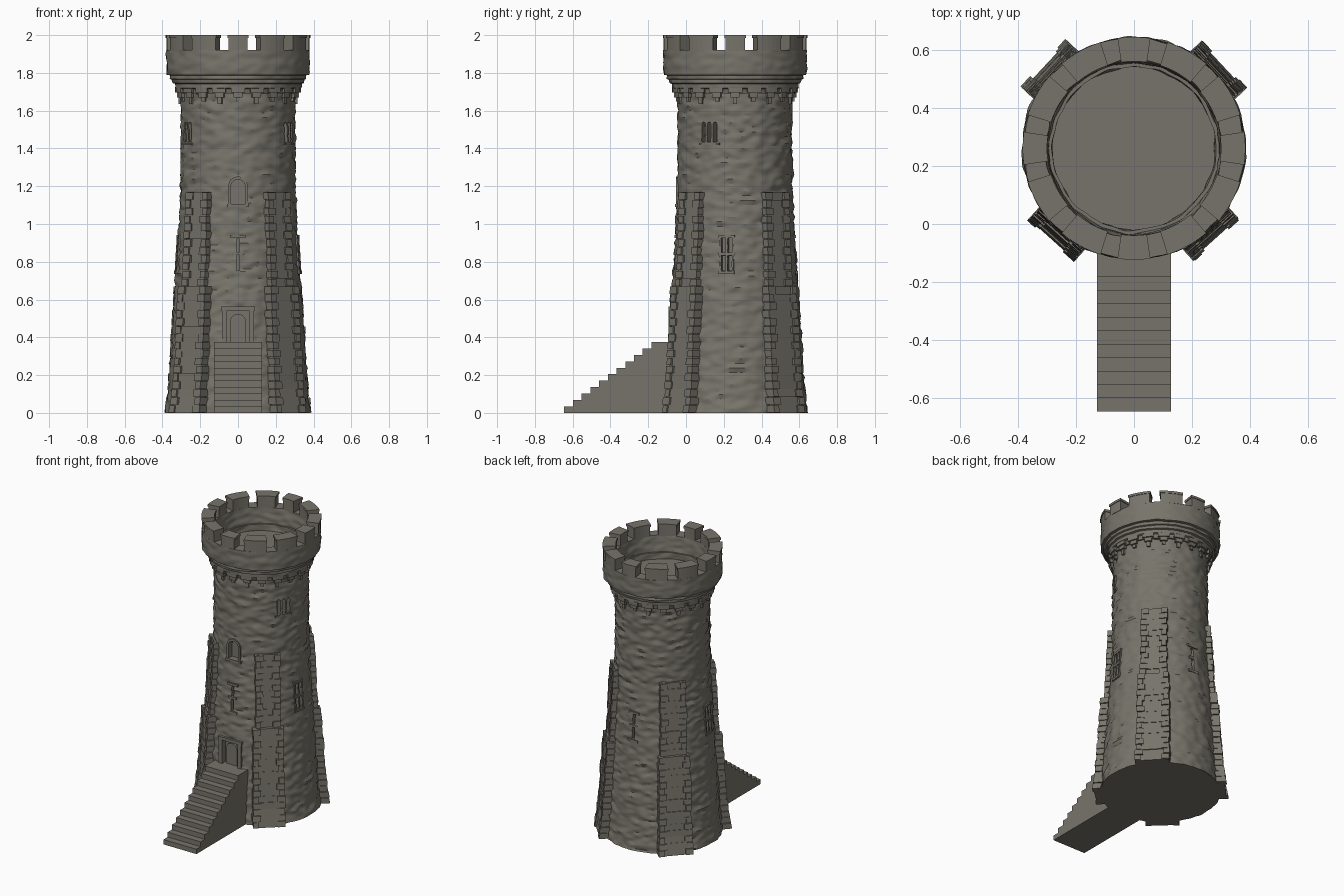
import bpy, bmesh, math, random
from mathutils import Vector, noise

random.seed(4)
CY = 0.26  # tower axis lies behind the origin, the stairs in front
if "Cube" in bpy.data.objects:
    bpy.data.objects.remove(bpy.data.objects["Cube"], do_unlink=True)

stone = bpy.data.materials.new("grey stone")
stone.use_nodes = True
stone.diffuse_color = (0.185, 0.175, 0.145, 1)
shader = stone.node_tree.nodes["Principled BSDF"]
shader.inputs["Base Color"].default_value = stone.diffuse_color
shader.inputs["Roughness"].default_value = 0.9


def at(deg, t, r, z):
    """Point by bearing (0 = front, 90 = left side), tangent offset, distance, height."""
    a = math.radians(deg)
    return Vector((r * math.sin(a) + t * math.cos(a), CY - r * math.cos(a) + t * math.sin(a), z))


def interp(table, z):
    """Linear lookup in rows of (z, value, ...)."""
    for lo, hi in zip(table, table[1:]):
        if z <= hi[0]:
            f = max(0, (z - lo[0]) / (hi[0] - lo[0]))
            return [a + (b - a) * f for a, b in zip(lo[1:], hi[1:])]
    return table[-1][1:]


def loft(bm, rings):
    """Closed solid through matching rings of points."""
    loops = [[bm.verts.new(p) for p in ring] for ring in rings]
    n = len(loops[0])
    for a, b in zip(loops, loops[1:]):
        for i in range(n):
            bm.faces.new((a[i], a[(i + 1) % n], b[(i + 1) % n], b[i]))
    bm.faces.new(loops[0][::-1])
    bm.faces.new(loops[-1])


def block(bm, deg, t0, t1, r0, r1, z0, z1, top=0):
    """Box set on the wall; top shifts its upper outer edge outward."""
    loft(bm, [[at(deg, t, r + (d if r == r1 else 0), z) for t, r in
               ((t0, r0), (t1, r0), (t1, r1), (t0, r1))] for z, d in ((z0, 0), (z1, top))])


def sector(bm, a0, a1, r0, r1, z0, z1, n=5):
    """Curved block between two bearings."""
    angles = [a0 + (a1 - a0) * i / n for i in range(n + 1)]
    loft(bm, [[at(a, 0, r1, z) for a in angles] + [at(a, 0, r0, z) for a in angles[::-1]]
              for z in (z0, z1)])


def finish(bm, name):
    bmesh.ops.remove_doubles(bm, verts=bm.verts, dist=1e-5)
    bmesh.ops.recalc_face_normals(bm, faces=bm.faces)
    mesh = bpy.data.meshes.new(name)
    bm.to_mesh(mesh)
    bm.free()
    mesh.materials.append(stone)
    obj = bpy.data.objects.new(name, mesh)
    bpy.context.collection.objects.link(obj)
    return obj


def smooth(obj, deg=30):
    bpy.ops.object.select_all(action="DESELECT")
    obj.select_set(True)
    bpy.context.view_layer.objects.active = obj
    bpy.ops.object.shade_smooth_by_angle(angle=math.radians(deg))


def lathe(name, profile, segs, rough, step=0.0125):
    """Turned solid, its rows split finely and roughened like coursed stone."""
    rows = []
    for (r0, z0), (r1, z1) in zip(profile, profile[1:]):
        n = max(1, round(abs(z1 - z0) / step))
        rows += [(r0 + (r1 - r0) * i / n, z0 + (z1 - z0) * i / n) for i in range(n)]
    rows.append(profile[-1])
    bm = bmesh.new()
    grid = []
    for r, z in rows:
        ring = []
        for s in range(segs):
            a = 360 * s / segs
            p = at(a, 0, r, z)
            bump = noise.noise(Vector((p.x * 17, p.y * 17, z * 36))) * rough if r > 0.01 else 0
            ring.append(bm.verts.new(at(a, 0, r + bump, z)))
        grid.append(ring)
    for a, b in zip(grid, grid[1:]):
        for i in range(segs):
            bm.faces.new((a[i], a[(i + 1) % segs], b[(i + 1) % segs], b[i]))
    bmesh.ops.dissolve_degenerate(bm, dist=1e-6, edges=bm.edges)
    return finish(bm, name)


def arch(w, z0, z1, n=8):
    """Round-headed outline as (t, z) pairs."""
    head = [(w * math.cos(math.pi * i / n), z1 - w + w * math.sin(math.pi * i / n)) for i in range(n + 1)]
    return [(w, z0)] + head + [(-w, z0)]


# Tower shaft, flared at the foot
WALL = [(0, 0.385), (0.06, 0.376), (0.2, 0.365), (0.4, 0.352), (0.65, 0.335),
        (0.9, 0.318), (1.15, 0.306), (1.5, 0.302), (1.75, 0.304)]
wall = lambda z: interp(WALL, z)[0]
shaft = lathe("tower_shaft", [(0, 0)] + [(r, z) for z, r in WALL] + [(0, 1.75)], 144, 0.011)

# Openings cut into the shaft
cut = bmesh.new()
block(cut, 0, -0.06, 0.06, 0.315, 0.5, 0.375, 0.54)
for outline, r0 in ((arch(0.042, 0.37, 0.525), 0.295), (arch(0.038, 1.105, 1.235), 0.27)):
    loft(cut, [[at(0, t, r, z) for t, z in outline] for r in (r0, 0.45 if r0 < 0.28 else 0.33)])
for deg in (0, 180):
    block(cut, deg, -0.009, 0.009, 0.29, 0.4, 0.755, 0.92)
for deg in (82, -82):
    for t in (-0.017, 0.017):
        for z0, z1 in ((0.755, 0.83), (0.85, 0.925)):
            block(cut, deg, t - 0.011, t + 0.011, 0.28, 0.4, z0, z1)
for deg in (63, -63):
    for t in (-0.034, 0, 0.034):
        loft(cut, [[at(deg, t + x, r, z) for x, z in arch(0.011, 1.435, 1.54, 4)] for r in (0.26, 0.4)])
cutter = finish(cut, "opening_cutter")
cutter.hide_render = True
mod = shaft.modifiers.new("openings", "BOOLEAN")
mod.operation, mod.solver, mod.object = "DIFFERENCE", "EXACT", cutter
bpy.context.view_layer.update()
carved = bpy.data.meshes.new_from_object(shaft.evaluated_get(bpy.context.evaluated_depsgraph_get()))
shaft.modifiers.clear()
shaft.data = carved
bpy.data.objects.remove(cutter, do_unlink=True)
smooth(shaft)

# Stone surrounds of the door and windows
bm = bmesh.new()
for s in (-1, 1):
    block(bm, 0, *sorted((s * 0.06, s * 0.086)), 0.3, 0.352, 0.37, 0.54)
block(bm, 0, -0.09, 0.09, 0.3, 0.352, 0.54, 0.562)
finish(bm, "door_frame")

bm = bmesh.new()
inner, outer = arch(0.038, 1.105, 1.235), arch(0.052, 1.105, 1.252)
for i in range(len(inner) - 1):
    quad = (inner[i], inner[i + 1], outer[i + 1], outer[i])
    loft(bm, [[at(0, t, r, z) for t, z in quad] for r in (0.28, 0.313)])
block(bm, 0, -0.058, 0.058, 0.28, 0.317, 1.09, 1.107)
finish(bm, "arched_window_frame")

bm = bmesh.new()
for deg in (0, 180):
    for z, w in ((0.925, 0.04), (0.835, 0.03), (0.735, 0.04)):
        block(bm, deg, -w, w, 0.28, wall(z) + 0.005, z, z + 0.016)
for deg in (82, -82):
    for z in (0.735, 0.833, 0.927):
        block(bm, deg, -0.042, 0.042, 0.28, wall(z) + 0.007, z, z + 0.015)
    for t in (-0.034, 0, 0.034):
        block(bm, deg, t - 0.005, t + 0.005, 0.28, wall(0.74) + 0.005, 0.74, 0.935, -0.012)
for deg in (63, -63):
    block(bm, deg, -0.06, 0.06, 0.26, 0.306, 1.417, 1.43)
finish(bm, "window_bars_and_sills")

# Four diagonal buttresses laid in courses, with long-and-short corner stones
LOWER = [(0, 0.428, 0.106), (0.12, 0.408, 0.102), (0.3, 0.394, 0.1), (0.67, 0.37, 0.097)]
UPPER = [(0.67, 0.352, 0.081), (1.17, 0.328, 0.078)]
for name, deg, widen in (("front_left", 42, 0), ("front_right", -42, 0),
                         ("back_left", 133, 0.005), ("back_right", -133, 0.005)):
    bm = bmesh.new()
    for table, count in ((LOWER, 16), (UPPER, 12)):
        z0, z1 = table[0][0], table[-1][0]
        h = (z1 - z0) / count
        for i in range(count):
            z = z0 + h * i
            (d, w), (d2, w2) = interp(table, z), interp(table, z + h)
            w += widen
            jut = random.uniform(-0.004, 0.003)
            block(bm, deg, -w + 0.01, w - 0.01, 0.2, d - 0.008 + jut, z, z + h, d2 - d)
            for s in (-1, 1):
                long = 0.05 if (i + (s > 0)) % 2 else 0.036
                edge = w + random.uniform(-0.004, 0.004)
                block(bm, deg, *sorted((s * (w - long), s * edge)), 0.25,
                      d + random.uniform(-0.003, 0.004), z + 0.002, z + h - 0.002, d2 - d)
    finish(bm, name + "_buttress")

# Overhanging parapet with a sunken roof floor
parapet = lathe("parapet", [(0, 1.69), (0.316, 1.69), (0.323, 1.715), (0.335, 1.72), (0.336, 1.742),
                            (0.348, 1.746), (0.35, 1.764), (0.36, 1.768), (0.36, 1.787), (0.377, 1.79),
                            (0.38, 1.83), (0.379, 1.92), (0.304, 1.92), (0.292, 1.81), (0.28, 1.81),
                            (0.28, 1.765), (0, 1.765)], 120, 0.007)
smooth(parapet)

# Battlements, with narrow gaps mirrored about each axis
bm = bmesh.new()
gaps = sorted(q + g for q in range(0, 360, 90) for g in (13, 45, 77))
for a, b in zip(gaps, gaps[1:] + [gaps[0] + 360]):
    sector(bm, a + 5.2, b - 5.2, 0.303, 0.379, 1.915, 1.985)
    sector(bm, a + 4.5, b - 4.5, 0.299, 0.383, 1.984, 2.0)
finish(bm, "battlements")

# Stepped corbels under the parapet
bm = bmesh.new()
for i in range(20):
    a = 18 * i
    drop = 0.012 * (i % 2)
    sector(bm, a - 6.5, a + 6.5, 0.28, 0.334, 1.695, 1.725, 3)
    sector(bm, a - 4.2, a + 4.2, 0.28, 0.324, 1.67, 1.7, 2)
    sector(bm, a - 2, a + 2, 0.28, 0.314, 1.648 - drop, 1.675, 2)
finish(bm, "corbels")

# Solid entrance stair: one stepped side profile swept across its width
treads, rise, run = 10, 0.0341, 0.0462
side = [(0.0, 0), (-0.645, 0)]
for i in range(treads + 1):
    y = -0.645 + run * i
    side.append((y, rise * (i + 1)))
    if i < treads:
        side.append((y + run, rise * (i + 1)))
side.append((0.0, rise * (treads + 1)))
bm = bmesh.new()
loft(bm, [[Vector((x, y, z)) for y, z in side] for x in (-0.128, 0.128)])
finish(bm, "entrance_stairs")
